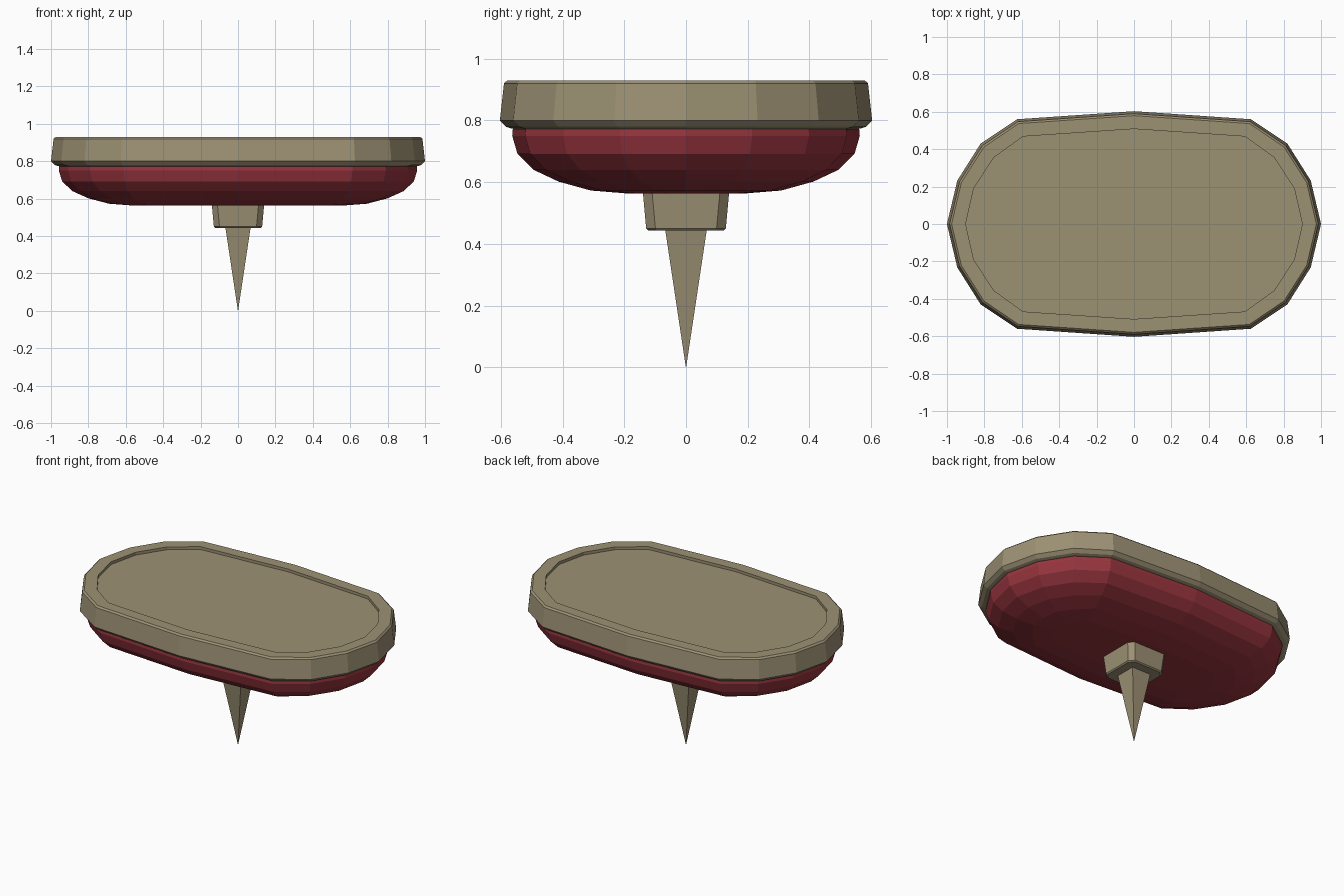
import bpy, bmesh

if "Cube" in bpy.data.objects:
    bpy.data.objects.remove(bpy.data.objects["Cube"])

def material(name, rgb):
    m = bpy.data.materials.new(name)
    m.diffuse_color = (*rgb, 1)
    m.use_nodes = True
    m.node_tree.nodes["Principled BSDF"].inputs["Base Color"].default_value = m.diffuse_color
    return m

beige = material("beige", (0.335, 0.283, 0.175))
red = material("dark red", (0.31, 0.035, 0.048))

# Quarter outline of the oval with its outward offset direction (x, y, nx, ny)
QUARTER = [(1.0, 0.0, 1.0, 0.0), (0.945, 0.232, 0.88, 0.42), (0.82, 0.43, 0.70, 0.75),
           (0.625, 0.56, 0.32, 0.92), (0.0, 0.603, 0.0, 0.95)]

def mirror_quarter(q):
    """Mirror quarter points (first on the x axis, last on the y axis) into a loop."""
    half = q + [(-x, y) for x, y in reversed(q[:-1])]
    return half + [(x, -y) for x, y in reversed(half[1:-1])]

def oval(inset):
    return mirror_quarter([(x - inset * nx, y - inset * ny) for x, y, nx, ny in QUARTER])

def chamfered_square(r, c):
    k = r - c
    return [(r, -k), (r, k), (k, r), (-k, r), (-r, k), (-r, -k), (-k, -r), (k, -r)]

def square(r):
    return [(r, -r), (r, r), (-r, r), (-r, -r)]

def loft(name, rings, mat):
    """Skin (outline, z) rings given from bottom to top, and cap both ends."""
    bm = bmesh.new()
    loops = [[bm.verts.new((x, y, z)) for x, y in pts] for pts, z in rings]
    for a, b in zip(loops, loops[1:]):
        n = len(a)
        for i in range(n):
            j = (i + 1) % n
            bm.faces.new((a[i], a[j], b[j], b[i]))
    bm.faces.new(loops[0][::-1])
    bm.faces.new(loops[-1])
    bmesh.ops.remove_doubles(bm, verts=bm.verts, dist=1e-5)
    bmesh.ops.recalc_face_normals(bm, faces=bm.faces)
    me = bpy.data.meshes.new(name)
    bm.to_mesh(me)
    bm.free()
    me.materials.append(mat)
    ob = bpy.data.objects.new(name, me)
    bpy.context.collection.objects.link(ob)
    return ob

# Top slab: bevelled rim with a shallow recess in its upper face
loft("top_rim", [(oval(i), z) for i, z in
     [(0.06, 0.77), (0.035, 0.775), (0.02, 0.78), (0.0, 0.80), (0.014, 0.92),
      (0.025, 0.93), (0.1, 0.93), (0.1, 0.912)]], beige)

# Rounded bowl underneath
loft("red_bowl", [(oval(i), z) for i, z in
     [(0.44, 0.563), (0.31, 0.573), (0.2, 0.602), (0.115, 0.64), (0.06, 0.692),
      (0.042, 0.75), (0.044, 0.773)]], red)

# Collar with chamfered corners
loft("collar", [(chamfered_square(r, 0.03), z) for r, z in
     [(0.122, 0.443), (0.129, 0.45), (0.141, 0.58)]], beige)

# Four-sided spike
loft("spike", [(square(0.0005), 0.0), (square(0.068), 0.45)], beige)
